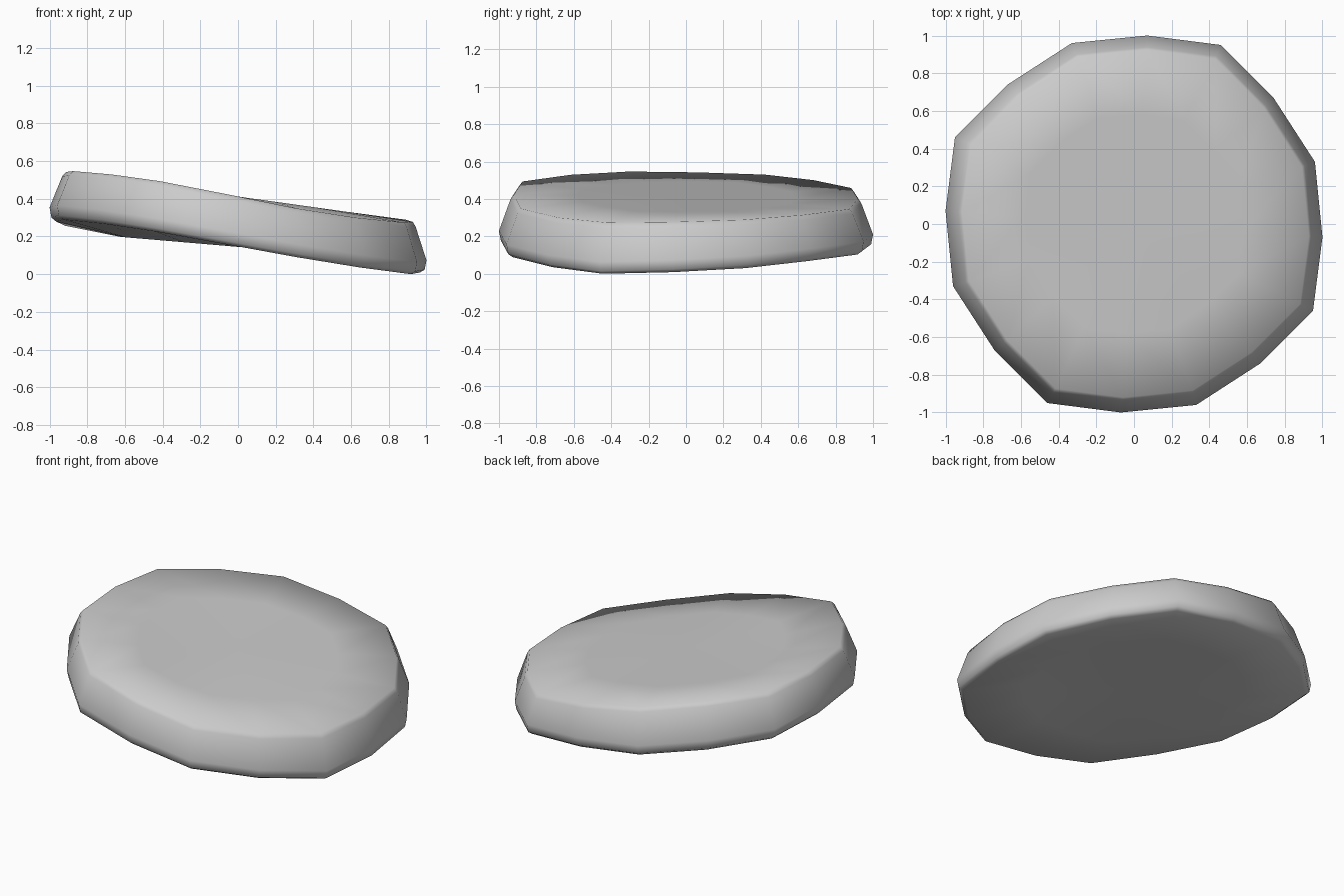
import bpy
import bmesh
import math

cube = bpy.data.objects.get("Cube")
if cube:
    bpy.data.objects.remove(cube, do_unlink=True)

# Sixteen-sided outline: one quarter turned four times
quarter = [(0.07, 1.0), (0.46, 0.95), (0.74, 0.67), (0.96, 0.33)]
outline = []
for turn in range(4):
    for x, y in quarter:
        for _ in range(turn):
            x, y = y, -x
        outline.append((x, y))


def lower_rim(x, y):
    """Tilted and twisted lower edge"""
    return 0.14 - 0.14 * x + 0.045 * x * y


def upper_rim(x, y):
    """Tilted upper edge with a gentle wave and a slight twist"""
    return 0.405 - 0.14 * x + 0.025 * x * y - 0.015 * math.sin(math.pi * x)


def inner_bottom(x, y):
    return 0.138 - 0.085 * x


def inner_top(x, y):
    return 0.405 - 0.14 * x


# Rings from the underside to the top: scale, x shift, height rule, lift
rings = [
    (0.62, 0.0, inner_bottom, 0.0),
    (0.965, 0.0, lower_rim, 0.0),
    (0.99, 0.0, lower_rim, 0.018),
    (1.0, 0.0, lower_rim, 0.07),
    (0.938, 0.005, upper_rim, -0.025),
    (0.92, 0.008, upper_rim, 0.0),
    (0.58, 0.0, inner_top, 0.0),
]

bm = bmesh.new()
loops = []
for scale, shift, height, lift in rings:
    loop = []
    for x, y in outline:
        px, py = x * scale + shift, y * scale
        loop.append(bm.verts.new((px, py, height(px, py) + lift)))
    loops.append(loop)

# Skin neighbouring rings
count = len(outline)
for low, high in zip(loops, loops[1:]):
    for i in range(count):
        j = (i + 1) % count
        bm.faces.new((low[i], low[j], high[j], high[i]))

# Close the underside and the top with fans
for loop, height in ((loops[0], inner_bottom), (loops[-1], inner_top)):
    centre = bm.verts.new((0, 0, height(0, 0)))
    for i in range(count):
        bm.faces.new((loop[i], loop[(i + 1) % count], centre))

# Rest on the ground
lowest = min(v.co.z for v in bm.verts)
for v in bm.verts:
    v.co.z -= lowest
bmesh.ops.recalc_face_normals(bm, faces=bm.faces[:])
for face in bm.faces:
    face.smooth = True

mesh = bpy.data.meshes.new("rounded_disc")
bm.to_mesh(mesh)
bm.free()
disc = bpy.data.objects.new("rounded_disc", mesh)
bpy.context.collection.objects.link(disc)

# Plain grey
grey = bpy.data.materials.new("plain_grey")
grey.use_nodes = True
colour = (0.6, 0.6, 0.6, 1.0)
grey.diffuse_color = colour
grey.node_tree.nodes["Principled BSDF"].inputs["Base Color"].default_value = colour
mesh.materials.append(grey)
